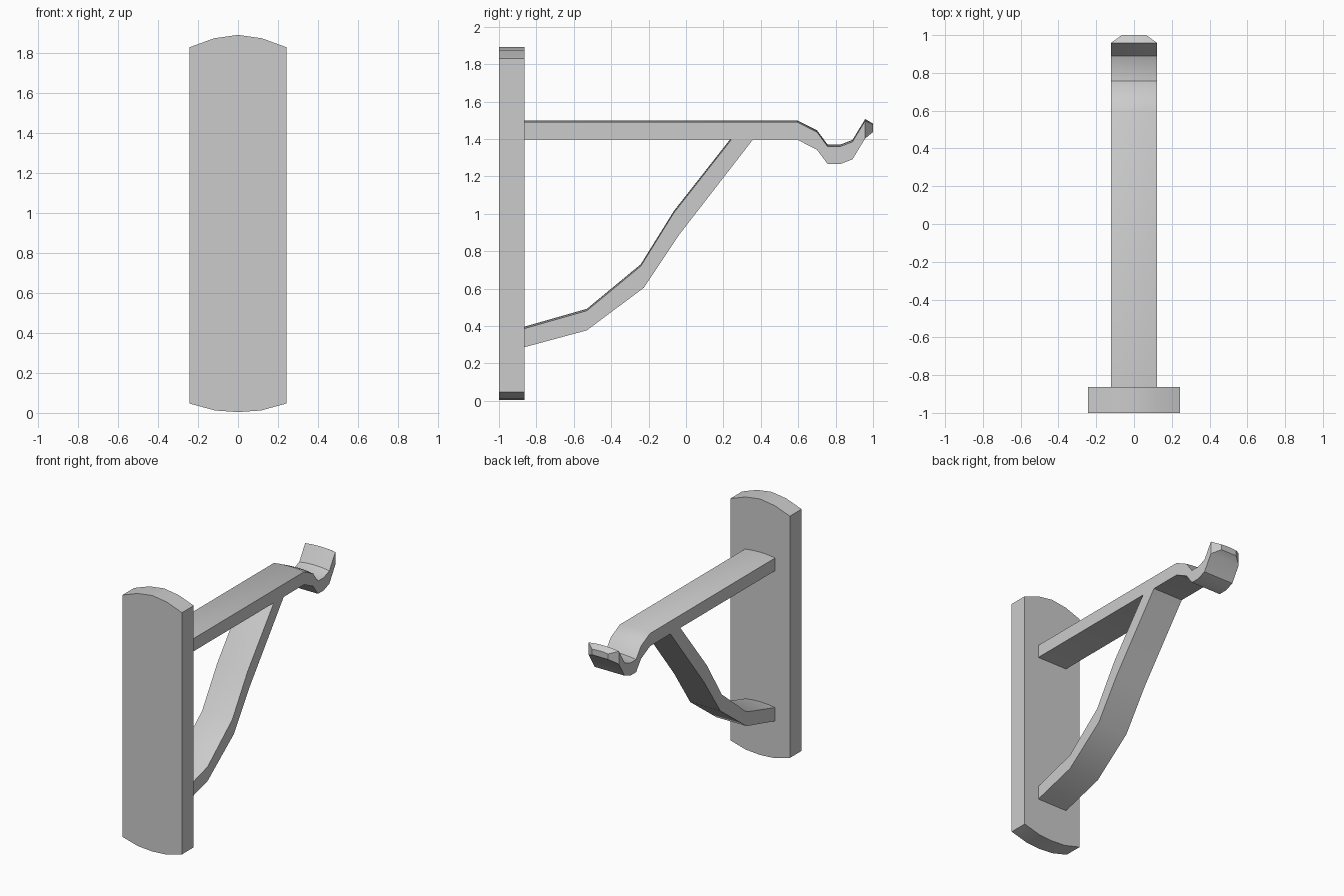
import bpy, bmesh, math

if "Cube" in bpy.data.objects:
    bpy.data.objects.remove(bpy.data.objects["Cube"])


def finish(name, bm):
    bmesh.ops.recalc_face_normals(bm, faces=bm.faces)
    mesh = bpy.data.meshes.new(name)
    bm.to_mesh(mesh)
    bm.free()
    obj = bpy.data.objects.new(name, mesh)
    bpy.context.collection.objects.link(obj)
    bpy.ops.object.select_all(action='DESELECT')
    obj.select_set(True)
    bpy.context.view_layer.objects.active = obj
    bpy.ops.object.shade_smooth_by_angle(angle=math.radians(30))
    return obj


def loft(name, rings):
    """Skin a row of equal closed rings and cap both ends."""
    bm = bmesh.new()
    rows = [[bm.verts.new(p) for p in ring] for ring in rings]
    for a, b in zip(rows, rows[1:]):
        n = len(a)
        for i in range(n):
            j = (i + 1) % n
            bm.faces.new((a[i], a[j], b[j], b[i]))
    bm.faces.new(rows[0])
    bm.faces.new(rows[-1])
    return finish(name, bm)


def strap_ring(top, bottom, half=0.123, crown=0.01):
    """Strap section: crowned upper face, flat underside."""
    ring = [(-half, bottom[0], bottom[1])]
    for t in (-1, -0.5, 0, 0.5, 1):
        ring.append((half * t, top[0], top[1] - crown * t * t))
    ring.append((half, bottom[0], bottom[1]))
    return ring


# Wall plate with bowed top and bottom edges
outline = [(-0.243, 0.047), (-0.115, 0.012), (0, 0.004), (0.115, 0.012), (0.243, 0.047),
           (0.243, 1.83), (0.12, 1.875), (0, 1.892), (-0.12, 1.875), (-0.243, 1.83)]
loft("wall_plate", [[(x, y, z) for x, z in outline] for y in (-1.0, -0.863)])

# Horizontal arm dipping into a hook, with a bevelled tip
arm_top = [(-0.87, 1.50), (0.595, 1.50), (0.70, 1.447), (0.757, 1.37),
           (0.825, 1.37), (0.89, 1.395), (0.958, 1.507)]
arm = [strap_ring((y, z), (y, z - 0.104)) for y, z in arm_top]
arm.append(strap_ring((1.0, 1.482), (1.0, 1.437), half=0.065, crown=0.004))
loft("hook_arm", arm)

# Curved support brace running from plate to arm
brace_top = [(-0.87, 0.395), (-0.53, 0.492), (-0.242, 0.73), (-0.065, 1.015), (0.245, 1.41)]
brace_bottom = [(-0.87, 0.285), (-0.53, 0.377), (-0.225, 0.605), (-0.035, 0.89), (0.368, 1.41)]
loft("support_brace", [strap_ring(t, b) for t, b in zip(brace_top, brace_bottom)])
